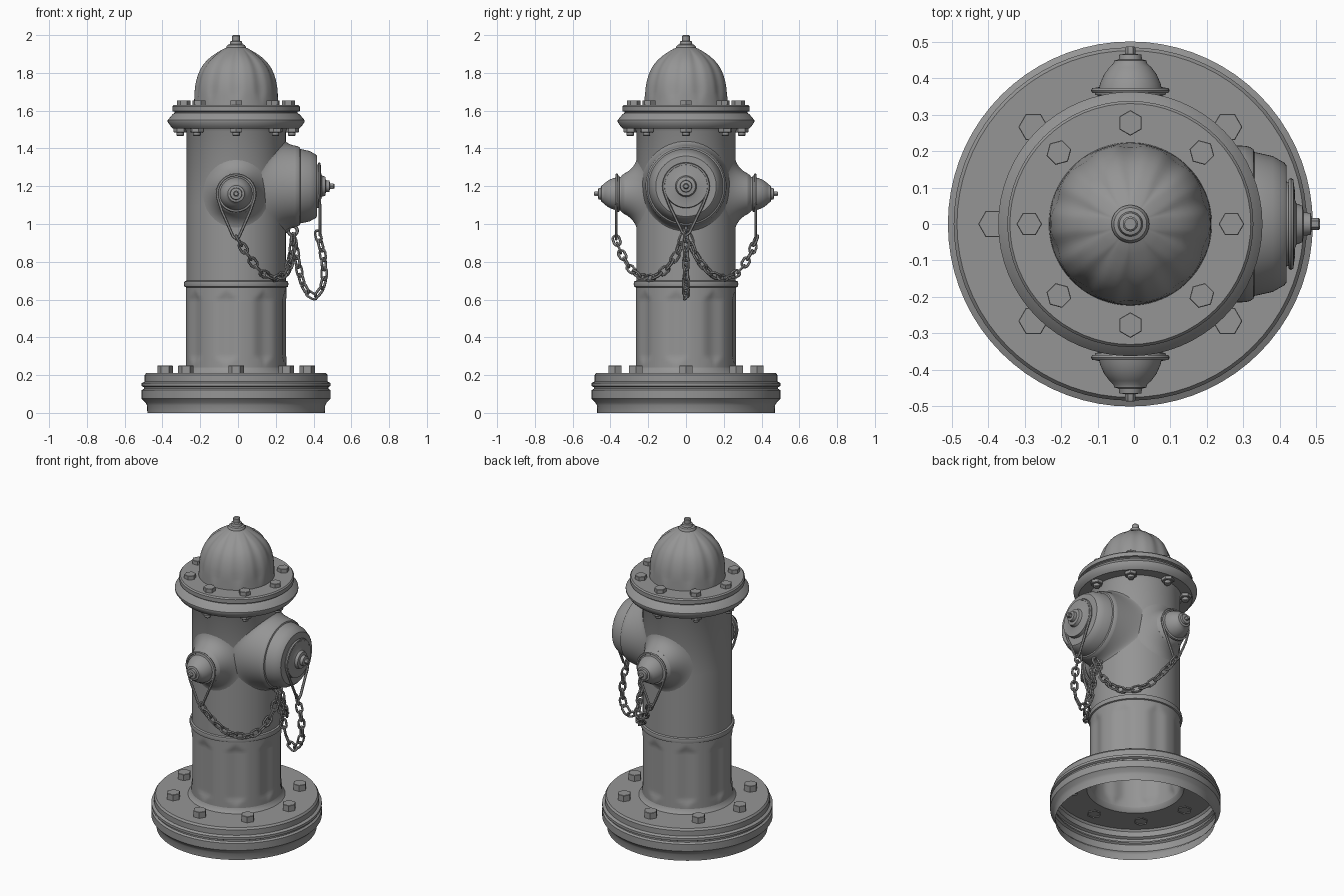
import bpy
from math import pi, sin, cos, sqrt, radians
from mathutils import Vector, Matrix

if "Cube" in bpy.data.objects:
    bpy.data.objects.remove(bpy.data.objects["Cube"])

CX, RB = -0.01, 0.263          # body axis and body radius
Z = Vector((0, 0, 1))
iron = bpy.data.materials.new("dark_iron")
iron.diffuse_color = (.3, .3, .3, 1)
iron.use_nodes = True
iron.node_tree.nodes["Principled BSDF"].inputs["Base Color"].default_value = iron.diffuse_color


def add(name, verts, faces):
    me = bpy.data.meshes.new(name)
    me.from_pydata(verts, [], faces)
    me.materials.append(iron)
    ob = bpy.data.objects.new(name, me)
    bpy.context.collection.objects.link(ob)
    return ob


def frame(c, d):
    d = Vector(d).normalized()
    s = Z.cross(d) if abs(d.z) < 0.9 else Vector((1, 0, 0))
    s = (s - d * s.dot(d)).normalized()
    return Matrix.Translation(c) @ Matrix((s, d.cross(s), d)).transposed().to_4x4()


def lathe(name, prof, m=None, seg=64, warp=None, cap=False):
    """Revolve (radius, height) points around local z."""
    m = m or Matrix.Translation((CX, 0, 0))
    verts, faces = [], []
    for r, h in prof:
        for j in range(seg):
            a = 2 * pi * j / seg
            rr, hh = warp(r, h, a) if warp else (r, h)
            verts.append(m @ Vector((rr * cos(a), rr * sin(a), hh)))
    for i in range(len(prof) - 1):
        for j in range(seg):
            k = (j + 1) % seg
            faces.append((i * seg + j, i * seg + k, (i + 1) * seg + k, (i + 1) * seg + j))
    if cap:
        faces.append(tuple(range((len(prof) - 1) * seg, len(prof) * seg)))
    return add(name, verts, faces)


def fluted(count, depth, z0, z1, offset):
    """Pointed shallow flutes between two heights."""
    def warp(r, z, a):
        d = ((a - offset) * count / (2 * pi) + 0.5) % 1 - 0.5
        e = min(1, max(0, min(z - z0, z1 - z) / 0.05))
        w = 0.36 * e
        return (r - depth * cos(d / w * pi / 2) ** 2 * e if abs(d) < w else r), z
    return warp


def steps(a, b, n):
    return [a + (b - a) * i / n for i in range(n + 1)]


# hollow base, open underneath
lathe("base", [(.47, 0), (.472, .04), (.48, .055), (.5, .075), (.5, .12), (.488, .128), (.488, .136),
               (.5, .142), (.5, .158), (.484, .166), (.484, .2), (.475, .212), (.285, .212), (.272, .225), (.266, .24)], seg=72)
# fluted lower barrel
lathe("lower_barrel", [(.266, z) for z in steps(.24, .67, 30)], seg=128,
      warp=fluted(8, .012, .25, .65, radians(-101.25)))
# band and upper barrel
lathe("barrel_band", [(.266, .665), (.274, .668), (.277, .682), (.274, .696), (.264, .7)])
lathe("upper_barrel", [(RB, .69), (RB, 1.1), (RB, 1.49), (.275, 1.51)])
# double flange under the bonnet
lathe("flange", [(.265, 1.505), (.335, 1.505), (.345, 1.515), (.362, 1.54), (.362, 1.55), (.337, 1.58),
                 (.325, 1.588), (.325, 1.594), (.337, 1.597), (.337, 1.622), (.33, 1.63), (.2, 1.63)])
# fluted bonnet dome
dome = [(.223, 1.63), (.222, 1.65), (.221, 1.68), (.22, 1.7), (.217, 1.73), (.211, 1.76), (.202, 1.79),
        (.189, 1.82), (.173, 1.845), (.153, 1.868), (.13, 1.888), (.106, 1.904), (.083, 1.918), (.063, 1.929), (.04, 1.938)]
lathe("bonnet", dome, seg=120, warp=fluted(10, .008, 1.64, 1.935, radians(-90)))
lathe("bonnet_knob", [(.052, 1.925), (.052, 1.938), (.045, 1.948), (.034, 1.952), (.03, 1.967), (.022, 1.97)], seg=32, cap=True)
lathe("bonnet_nut", [(.021, 1.965), (.021, 1.995), (.016, 2)], seg=12, cap=True)

# bolts around base and flange
for i in range(8):
    a = i * pi / 4
    def at(r, turn=a):
        return Matrix.Translation((CX + r * cos(a), r * sin(a), 0)) @ Matrix.Rotation(turn, 4, 'Z')
    lathe("base_bolt", [(.041, .205), (.041, .249), (.039, .251)], at(.376, 0), 6, cap=True)
    lathe("flange_bolt", [(.035, 1.625), (.035, 1.653), (.033, 1.655)], at(.277), 6, cap=True)
    down = at(.295) @ Matrix.Rotation(pi, 4, 'X')
    lathe("flange_nut", [(.037, -1.51), (.037, -1.488), (.033, -1.485)], down, 6, cap=True)
    lathe("bolt_end", [(.02, -1.49), (.02, -1.47), (.016, -1.465)], down, 12, cap=True)


# outlets: necks blended onto the barrel, then turned caps
def neck(name, m, r0, rc, r1, h1):
    def surf(r, a):
        return sqrt(RB ** 2 - (r * cos(a)) ** 2)
    def warp(_, t, a):
        p, q, s = (1 - t) ** 2, 2 * t * (1 - t), t * t
        return p * r0 + q * rc + s * r1, p * (surf(r0, a) - .002) + q * (surf(rc, a) + .01) + s * h1
    lathe(name, [(0, t) for t in steps(0, 1, 12)], m, 64, warp)


mb = frame((CX, 0, 1.2), (1, 0, 0))
neck("main_neck", mb, .24, .222, .214, .315)
lathe("main_cap", [(.214, .315), (.211, .328), (.205, .337), (.197, .34), (.195, .35), (.186, .39), (.168, .422), (.16, .428),
                   (.116, .428), (.113, .448), (.07, .45), (.056, .455), (.05, .472), (.032, .475), (.03, .494), (.015, .497)], mb)
lathe("main_nut", [(.016, .49), (.016, .516), (.012, .52)], mb, 6, cap=True)
for s in (-1, 1):
    ms = frame((CX, 0, 1.16), (0, s, 0))
    neck("side_neck", ms, .185, .135, .108, .325)
    lathe("side_cap", [(.108, .325), (.1, .337), (.09, .345), (.088, .352), (.096, .354), (.098, .36), (.096, .368), (.086, .371),
                       (.083, .385), (.072, .41), (.057, .43), (.046, .44), (.044, .448), (.032, .451), (.03, .464), (.014, .466)], ms, 48)
    lathe("side_nut", [(.014, .46), (.014, .482), (.011, .486)], ms, 6, cap=True)


# wires and chains
def tube(pts, r, n=6):
    """Closed tube through points; returns vertices and faces."""
    k, verts, faces = len(pts), [], []
    c = sum(pts, Vector()) / k
    nrm = (pts[0] - c).cross(pts[k // 4] - c).normalized()
    for i, p in enumerate(pts):
        t = (pts[(i + 1) % k] - pts[i - 1]).normalized()
        out = t.cross(nrm)
        for j in range(n):
            a = 2 * pi * j / n
            verts.append(p + r * (cos(a) * out + sin(a) * nrm))
            i2, j2 = (i + 1) % k, (j + 1) % n
            faces.append((i * n + j, i * n + j2, i2 * n + j2, i2 * n + j))
    return verts, faces


def hanger(name, m, r, h, drop):
    """Ring over a cap neck closing to a hanging point."""
    pts = [m @ Vector((r * cos(a), r * sin(a), h)) for a in (radians(d) for d in range(-20, 201, 10))]
    for x in (-.75, -.45, -.16, 0, .16, .45, .75):
        pts.append(m @ Vector((x * r, -drop * (1 - max(0, abs(x) - .1) * .95), h + .004)))
    add(name, *tube(pts, .008))


def spline(p):
    p = [Vector(v) for v in p]
    p = [2 * p[0] - p[1]] + p + [2 * p[-1] - p[-2]]
    out = []
    for a, b, c, d in zip(p, p[1:], p[2:], p[3:]):
        for t in steps(0, .95, 19):
            out.append(.5 * (2 * b + (c - a) * t + (2 * a - 5 * b + 4 * c - d) * t * t + (3 * b - a - 3 * c + d) * t ** 3))
    return out + [p[-2]]


def chain(name, path):
    pts, verts, faces, n = spline(path), [], [], 0
    oval = [Vector((.018 * cos(a), 0, .01 * (1 if sin(a) > 0 else -1) + .022 * sin(a)))
            for a in (2 * pi * (i + .5) / 12 for i in range(12))]
    pitch, run = .05, .04
    for p, q in zip(pts, pts[1:]):
        run += (q - p).length
        if run >= pitch:
            run -= pitch
            m = frame(p, q - p) @ Matrix.Rotation(radians(35 + 90 * (n % 2)), 4, 'Z')
            v, f = tube([m @ o for o in oval], .007)
            faces += [tuple(i + len(verts) for i in g) for g in f]
            verts += v
            n += 1
    add(name, verts, faces)


hanger("main_hanger", mb, .118, .44, .26)
for s in (-1, 1):
    hanger("side_hanger", frame((CX, 0, 1.16), (0, s, 0)), .1, .366, .24)
    chain("side_chain", [(0, s * .37, .92), (.05, s * .34, .84), (.12, s * .28, .75), (.2, s * .2, .715),
                         (.255, s * .12, .75), (.285, s * .05, .84), (.292, s * .015, .94)])
chain("main_chain", [(.424, 0, .94), (.45, 0, .83), (.455, 0, .71), (.43, 0, .64), (.39, 0, .622), (.345, 0, .68),
                     (.315, 0, .8), (.294, 0, .94)])
# chain eye under the main outlet
add("chain_eye", *tube([Vector((.29 + .024 * cos(a), 0, .965 + .024 * sin(a))) for a in steps(0, 2 * pi * 15 / 16, 15)], .009))
lathe("eye_lug", [(.022, .2), (.022, .27), (.016, .278)], frame((CX, 0, .975), (1, 0, 0)), 12, cap=True)

# smooth shading with sharp edges kept
bpy.ops.object.select_all(action='SELECT')
bpy.context.view_layer.objects.active = bpy.context.scene.objects[0]
bpy.ops.object.shade_smooth_by_angle(angle=radians(35))
